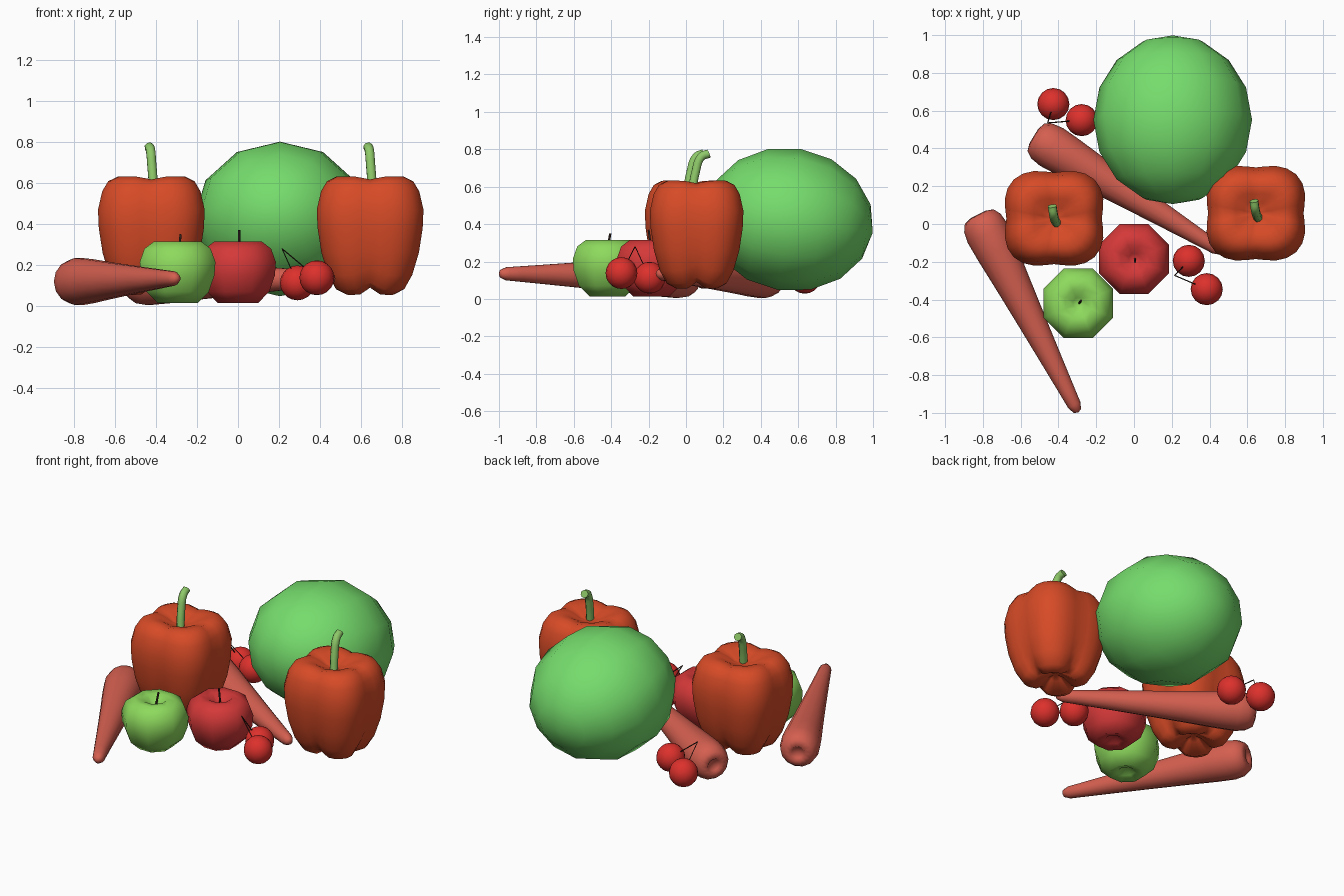
import bpy, bmesh, math
from mathutils import Vector, Matrix

if "Cube" in bpy.data.objects:
    bpy.data.objects.remove(bpy.data.objects["Cube"])


def material(name, color):
    m = bpy.data.materials.new(name)
    m.diffuse_color = (*color, 1)
    m.use_nodes = True
    m.node_tree.nodes["Principled BSDF"].inputs["Base Color"].default_value = m.diffuse_color
    return m


PEPPER = material("pepper_orange", (0.68, 0.07, 0.02))
STEM = material("pepper_stem_green", (0.27, 0.58, 0.14))
RED = material("apple_red", (0.66, 0.04, 0.04))
GREEN = material("apple_green", (0.27, 0.70, 0.11))
CHERRY = material("cherry_red", (0.72, 0.03, 0.025))
CARROT = material("carrot_orange", (0.66, 0.115, 0.08))
MELON = material("melon_green", (0.18, 0.72, 0.15))
TWIG = material("twig_dark", (0.03, 0.015, 0.01))


def finish(bm, name, mat, matrix):
    bmesh.ops.recalc_face_normals(bm, faces=bm.faces[:])
    me = bpy.data.meshes.new(name)
    bm.to_mesh(me)
    bm.free()
    me.polygons.foreach_set("use_smooth", [True] * len(me.polygons))
    me.materials.append(mat)
    ob = bpy.data.objects.new(name, me)
    bpy.context.collection.objects.link(ob)
    ob.matrix_world = matrix
    return ob


def lathe(name, profile, sides, mat, matrix, shape=lambda a, r, z: (r, z), turn=0.0):
    """Revolve (radius, z) points; first and last are the poles."""
    bm = bmesh.new()
    first = bm.verts.new((0, 0, profile[0][1]))
    last = bm.verts.new((0, 0, profile[-1][1]))
    rings = []
    for r, z in profile[1:-1]:
        ring = []
        for i in range(sides):
            a = turn + math.tau * i / sides
            rr, zz = shape(a, r, z)
            ring.append(bm.verts.new((rr * math.cos(a), rr * math.sin(a), zz)))
        rings.append(ring)
    for i in range(sides):
        j = (i + 1) % sides
        bm.faces.new((first, rings[0][j], rings[0][i]))
        bm.faces.new((last, rings[-1][i], rings[-1][j]))
        for p, q in zip(rings, rings[1:]):
            bm.faces.new((p[i], p[j], q[j], q[i]))
    return finish(bm, name, mat, matrix)


def tube(name, points, radius, mat, origin=(0, 0, 0), res=2):
    cu = bpy.data.curves.new(name, "CURVE")
    cu.dimensions = "3D"
    cu.bevel_depth = radius
    cu.bevel_resolution = res
    cu.resolution_u = 4
    cu.use_fill_caps = True
    sp = cu.splines.new("BEZIER")
    sp.bezier_points.add(len(points) - 1)
    for bp, p in zip(sp.bezier_points, points):
        bp.co = p
        bp.handle_left_type = bp.handle_right_type = "AUTO"
    cu.materials.append(mat)
    ob = bpy.data.objects.new(name, cu)
    ob.location = origin
    bpy.context.collection.objects.link(ob)


# Bell peppers: four lobes, dimpled top and bottom
def lobes(a, r, z):
    c, s = abs(math.cos(a)), abs(math.sin(a))
    square = (c ** 3.2 + s ** 3.2) ** (-1 / 3.2)
    groove = abs(math.cos(2 * a)) ** 8
    lift = 0.035 * groove * min(1, r / 0.1)
    z += lift if z < 0.2 else (-0.4 * lift if z > 0.57 else 0)
    return r * square * (1 - 0.05 * groove), z


pepper_profile = [(0, 0.12), (0.05, 0.105), (0.12, 0.055), (0.17, 0.08), (0.21, 0.15),
                  (0.243, 0.26), (0.262, 0.38), (0.266, 0.47), (0.245, 0.56), (0.215, 0.61),
                  (0.17, 0.632), (0.11, 0.62), (0.06, 0.59), (0, 0.575)]
for side, x, y in (("left", -0.423, 0.03), ("right", 0.645, 0.057)):
    lathe("pepper_" + side, pepper_profile, 32, PEPPER,
          Matrix.Translation((x, y, 0)) @ Matrix.Diagonal((1, 0.96, 1, 1)), lobes)
    tube("pepper_stem_" + side, [(0.012, -0.025, 0.57), (0.003, -0.005, 0.68),
                                 (-0.004, 0.025, 0.76), (-0.01, 0.065, 0.777)],
         0.024, STEM, (x, y, 0))

# Apples: eight-sided with dimples and a twig
apple_profile = [(0, 0.07), (0.05, 0.03), (0.105, 0.014), (0.165, 0.07), (0.195, 0.15),
                 (0.2, 0.215), (0.175, 0.28), (0.125, 0.315), (0.075, 0.31), (0.03, 0.28), (0, 0.265)]
for name, mat, x, y, tip in (("red", RED, 0.0, -0.185, (0.005, -0.015, 0.37)),
                             ("green", GREEN, -0.295, -0.42, (0.015, 0.015, 0.35))):
    lathe("apple_" + name, apple_profile, 8, mat, Matrix.Translation((x, y, 0)), turn=math.pi / 8)
    tube("apple_twig_" + name, [(0.005, 0, 0.26), tip], 0.006, TWIG, (x, y, 0), 1)

# Carrots: lathed along their length
carrot_profile = [(0, 0.02), (0.035, 0.015), (0.045, 0.0), (0.085, 0.012), (0.108, 0.05),
                  (0.117, 0.11), (0.11, 0.22), (0.092, 0.42), (0.073, 0.65), (0.055, 0.88),
                  (0.042, 1.05), (0.036, 1.13), (0.022, 1.165), (0, 1.175)]
for name, start, end in (("front", (-0.825, 0.05, 0.118), (-0.295, -1.0, 0.135)),
                         ("back", (-0.53, 0.465, 0.118), (0.475, -0.15, 0.135))):
    d = Vector(end) - Vector(start)
    lathe("carrot_" + name, carrot_profile, 14, CARROT,
          Matrix.Translation(start) @ d.to_track_quat("Z", "Y").to_matrix().to_4x4())

# Cherry pairs: two balls joined by thin stalks
for name, a, b, apex in (
        ("front", (0.29, -0.195, 0.113), (0.385, -0.345, 0.138), (0.215, -0.272, 0.28)),
        ("back", (-0.427, 0.635, 0.113), (-0.277, 0.55, 0.138), (-0.457, 0.535, 0.28))):
    for n, c in enumerate((a, b), 1):
        bm = bmesh.new()
        bmesh.ops.create_uvsphere(bm, u_segments=16, v_segments=10, radius=0.085)
        finish(bm, f"cherry_{name}_{n}", CHERRY, Matrix.Translation(c))
        top = Vector(c) + (Vector(apex) - Vector(c)).normalized() * 0.075
        tube(f"cherry_stalk_{name}_{n}", [top, apex], 0.003, TWIG, res=0)

# Melon: coarse ellipsoid lying along y, tipped slightly down at the back
bm = bmesh.new()
bmesh.ops.create_uvsphere(bm, u_segments=12, v_segments=8, radius=1)
finish(bm, "melon", MELON, Matrix.Translation((0.205, 0.552, 0.425))
       @ Matrix.Rotation(math.radians(-99), 4, "X") @ Matrix.Diagonal((0.42, 0.382, 0.452, 1)))
